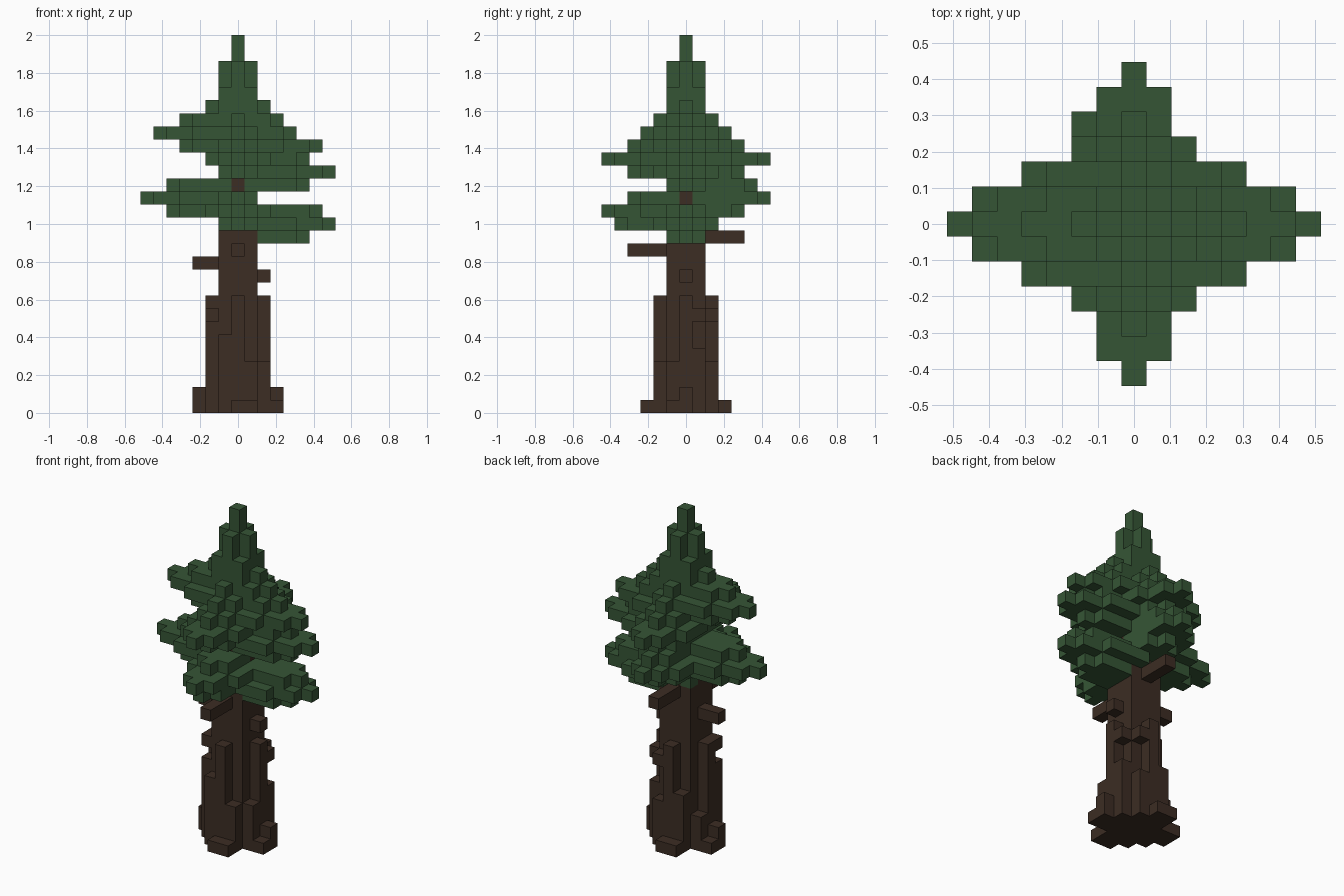
import bpy, bmesh
from mathutils import Vector

cube = bpy.data.objects.get("Cube")
if cube:
    bpy.data.objects.remove(cube, do_unlink=True)

U = 2 / 29  # block size
EAST, WEST, NORTH, SOUTH = (1, 0), (-1, 0), (0, 1), (0, -1)


def material(name, rgb):
    m = bpy.data.materials.new(name)
    m.use_nodes = True
    m.diffuse_color = (*rgb, 1)
    m.node_tree.nodes["Principled BSDF"].inputs["Base Color"].default_value = (*rgb, 1)
    return m


def place(way, d, s, k):
    """Block at distance d along a direction, s to the side, on layer k."""
    return (way[0] * d + abs(way[1]) * s, way[1] * d + abs(way[0]) * s, k)


def square(k):
    return {(x, y, k) for x in (-1, 0, 1) for y in (-1, 0, 1)}


def plus(k):
    return {c for c in square(k) if abs(c[0]) + abs(c[1]) < 2}


def spoke(way, k, length):
    """Narrow layer of needles, pointed at the end."""
    return {place(way, d, s, k) for d in range(1, length + 1)
            for s in ((0,) if d == length else (-1, 0, 1))}


def bough(way, k, tip, lower, upper, most=2):
    """Broad pointed layer with narrower layers under and over it."""
    cells = spoke(way, k - 1, lower) | spoke(way, k + 1, upper)
    for d in range(1, tip + 1):
        w = 0 if d == tip else 1 if tip - d < 3 else 2
        cells |= {place(way, d, s, k) for s in range(-w, min(w, most) + 1)}
    return cells


def build(name, cells, mat):
    """Skin a set of blocks with only its outer faces."""
    bm = bmesh.new()
    verts = {}

    def vert(p):
        key = tuple(round(c * 2) for c in p)
        if key not in verts:
            verts[key] = bm.verts.new((p + Vector((0, 0, 0.5))) * U)
        return verts[key]

    for cell in sorted(cells):
        for axis in range(3):
            for sign in (-1, 1):
                n = Vector([sign * (i == axis) for i in range(3)])
                c = Vector(cell)
                if tuple(int(v) for v in c + n) in cells:
                    continue
                a = Vector([float(i == (axis + 1) % 3) for i in range(3)])
                b = n.cross(a)
                bm.faces.new([vert(c + (n + a * i + b * j) / 2)
                              for i, j in ((-1, -1), (1, -1), (1, 1), (-1, 1))])
    bmesh.ops.dissolve_limit(bm, angle_limit=0.01, verts=bm.verts[:], edges=bm.edges[:])
    mesh = bpy.data.meshes.new(name)
    bm.to_mesh(mesh)
    bm.free()
    mesh.materials.append(mat)
    obj = bpy.data.objects.new(name, mesh)
    bpy.context.collection.objects.link(obj)


# Trunk core, thinning inside the crown
trunk = set().union(*(square(k) for k in range(14)), *(plus(k) for k in range(14, 18)))

# Bark ridges: heights of the three strips on each side
for way, heights in ((SOUTH, (6, 9, 4)), (EAST, (4, 9, 5)),
                     (NORTH, (5, 9, 4)), (WEST, (7, 9, 3))):
    for s, h in zip((-1, 0, 1), heights):
        trunk |= {place(way, 2, s, k) for k in range(h)}
trunk |= {(-2, -1, 8), (2, 1, 7), (1, 2, 7)}

# Roots
for way, height in ((EAST, 2), (WEST, 2), (NORTH, 1), (SOUTH, 1)):
    trunk |= {place(way, 3, 0, k) for k in range(height)}
trunk |= {(3, -1, 0), (-3, 1, 0), (1, -3, 0), (-1, 3, 0)}

# Bare branch stubs
for way, k, length in ((EAST, 10, 2), (WEST, 11, 3), (SOUTH, 12, 4), (NORTH, 13, 4)):
    trunk |= {place(way, d, 0, k) for d in range(2, length + 1)}

# Crown core and spire
leaves = set().union(*(square(k) for k in range(14, 25)), plus(25), plus(26))
leaves |= {(0, 0, 27), (0, 0, 28)}

# Lower spiral of boughs
leaves |= bough(EAST, 14, 7, 5, 6) | bough(SOUTH, 15, 6, 5, 4)
leaves |= bough(WEST, 16, 7, 5, 5) | bough(NORTH, 16, 6, 4, 5, most=1)
leaves.add((-2, 4, 16))

# Upper spiral of boughs
leaves |= bough(EAST, 18, 7, 5, 5) | bough(SOUTH, 19, 6, 4, 4)
leaves |= bough(NORTH, 19, 6, 4, 4) | bough(EAST, 20, 6, 4, 4)
leaves |= bough(WEST, 21, 6, 4, 4)

# Short needles below the spire
for way, k, length in ((NORTH, 21, 3), (SOUTH, 21, 3), (NORTH, 22, 2), (SOUTH, 22, 2),
                       (EAST, 22, 3), (EAST, 23, 2), (WEST, 23, 2)):
    leaves |= spoke(way, k, length)

build("trunk", trunk, material("bark brown", (0.045, 0.026, 0.017)))
build("foliage", leaves - trunk, material("needle green", (0.036, 0.091, 0.036)))
